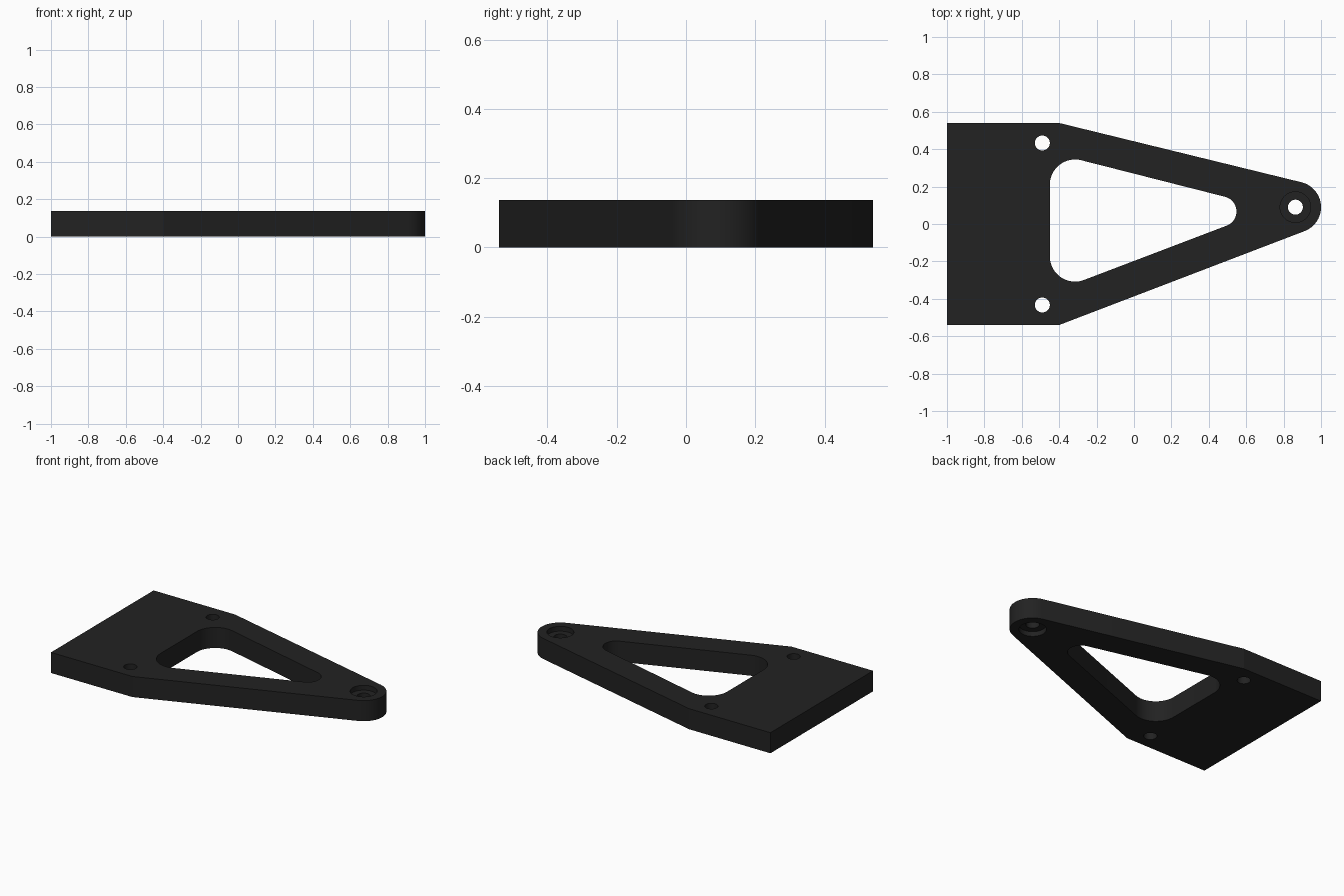
import bpy, bmesh, math

if "Cube" in bpy.data.objects:
    bpy.data.objects.remove(bpy.data.objects["Cube"])

THICK = 0.137

mat = bpy.data.materials.new("matte black")
mat.diffuse_color = (0.016, 0.016, 0.016, 1)
mat.use_nodes = True
mat.node_tree.nodes["Principled BSDF"].inputs["Base Color"].default_value = mat.diffuse_color


def arc(cx, cy, r, a0, a1, n):
    """Points on an arc, angles in degrees."""
    angles = [math.radians(a0 + (a1 - a0) * i / n) for i in range(n + 1)]
    return [(cx + r * math.cos(a), cy + r * math.sin(a)) for a in angles]


def circle(cx, cy, r, n=48):
    return arc(cx, cy, r, 0, 360, n)[:-1]


def prism(name, points, z0, z1):
    """Extrude a counter-clockwise outline from z0 to z1."""
    bm = bmesh.new()
    face = bm.faces.new([bm.verts.new((x, y, z0)) for x, y in points])
    ext = bmesh.ops.extrude_face_region(bm, geom=[face])
    top = [v for v in ext["geom"] if isinstance(v, bmesh.types.BMVert)]
    bmesh.ops.translate(bm, verts=top, vec=(0, 0, z1 - z0))
    bmesh.ops.recalc_face_normals(bm, faces=bm.faces)
    mesh = bpy.data.meshes.new(name)
    bm.to_mesh(mesh)
    bm.free()
    mesh.materials.append(mat)
    obj = bpy.data.objects.new(name, mesh)
    bpy.context.collection.objects.link(obj)
    return obj


# Plate: square rear edge, sides tapering to a rounded offset tip
TIP = (0.863, 0.09)
outline = [(-1, 0.54), (-1, -0.54), (-0.40, -0.54)]
outline += arc(*TIP, 0.137, -69, 76, 28) + [(-0.40, 0.54)]
plate = prism("bracket_plate", outline, 0, THICK)

# Triangular window with rounded corners
window = arc(0.467, 0.067, 0.081, -69, 76, 24)
window += arc(-0.315, 0.21, 0.135, 76, 180, 20)
window += arc(-0.315, -0.173, 0.135, 180, 291, 20)

# Cutters: window, two mounting holes, tip hole with a recess on each face
lo, hi, depth = -0.1, THICK + 0.1, 0.032
cutters = [
    prism("window_cutter", window, lo, hi),
    prism("back_hole_cutter", circle(-0.49, 0.433, 0.04), lo, hi),
    prism("front_hole_cutter", circle(-0.49, -0.433, 0.04), lo, hi),
    prism("tip_hole_cutter", circle(*TIP, 0.04), lo, hi),
    prism("top_recess_cutter", circle(*TIP, 0.082), THICK - depth, hi),
    prism("bottom_recess_cutter", circle(*TIP, 0.082), lo, depth),
]
for cutter in cutters:
    mod = plate.modifiers.new(cutter.name, "BOOLEAN")
    mod.operation = "DIFFERENCE"
    mod.solver = "EXACT"
    mod.object = cutter

# Apply the cuts, then remove the cutters
bpy.context.view_layer.objects.active = plate
plate.select_set(True)
for mod in list(plate.modifiers):
    bpy.ops.object.modifier_apply(modifier=mod.name)
for cutter in cutters:
    bpy.data.objects.remove(cutter)

# Smooth rounded walls, sharp rims
bpy.ops.object.shade_smooth_by_angle(angle=math.radians(12))
